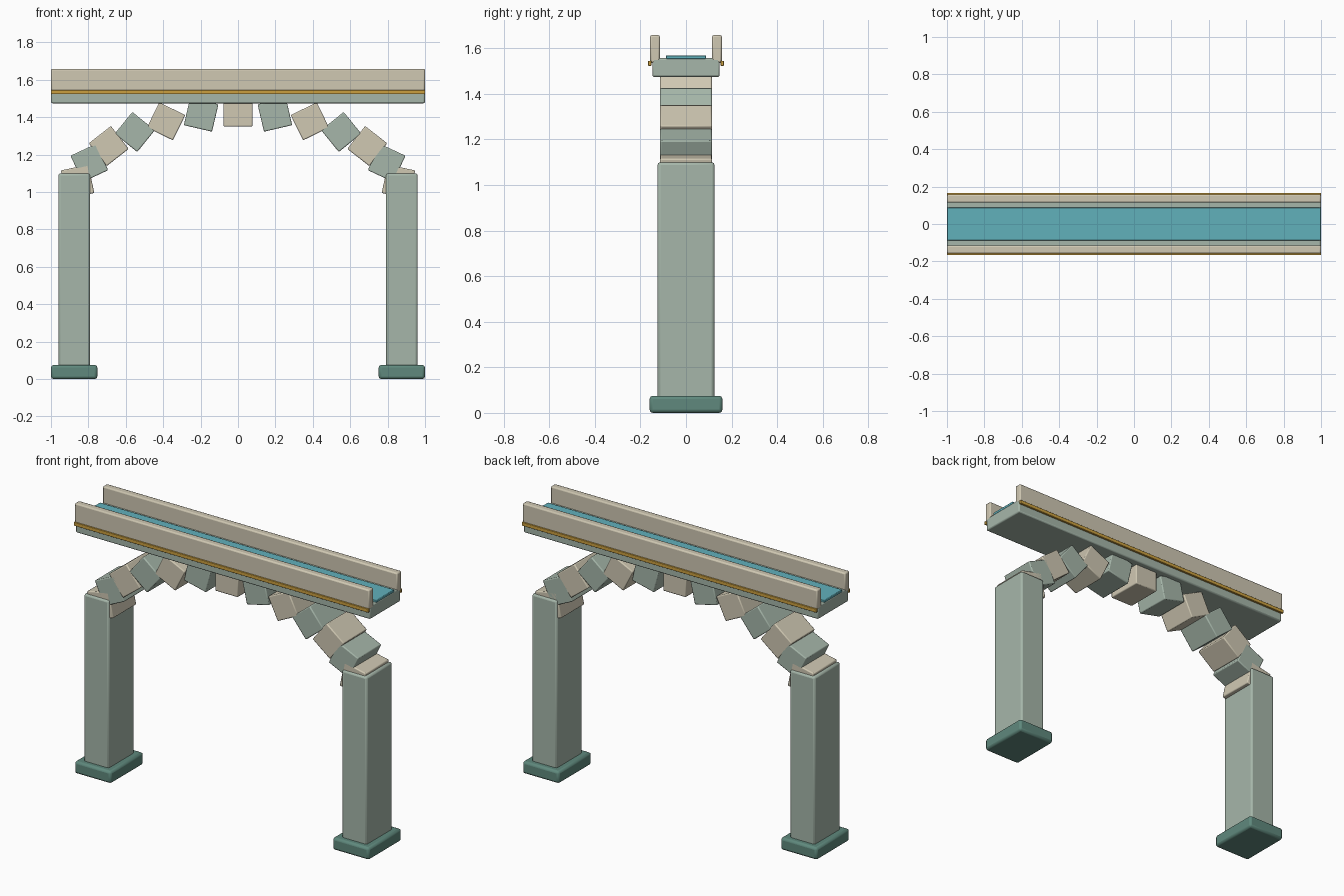
import bpy
from math import sin, cos, radians

if "Cube" in bpy.data.objects:
    bpy.data.objects.remove(bpy.data.objects["Cube"])


def material(name, rgb):
    m = bpy.data.materials.new(name)
    m.diffuse_color = (*rgb, 1)
    m.use_nodes = True
    m.node_tree.nodes["Principled BSDF"].inputs["Base Color"].default_value = m.diffuse_color
    return m


SAGE = material("sage_stone", (0.38, 0.47, 0.40))
CREAM = material("cream_stone", (0.63, 0.58, 0.45))
DARK = material("dark_green_stone", (0.115, 0.25, 0.205))
WATER = material("water_blue", (0.12, 0.44, 0.50))
GOLD = material("gold_trim", (0.60, 0.35, 0.05))


def block(name, centre, size, mat, bevel=0.0, tilt=0.0):
    """Box of given size, tilted about y, with softened edges."""
    bpy.ops.mesh.primitive_cube_add(size=1, location=centre, rotation=(0, tilt, 0))
    ob = bpy.context.object
    ob.name = name
    ob.scale = size
    bpy.ops.object.transform_apply(location=False, rotation=False, scale=True)
    ob.data.materials.append(mat)
    if bevel:
        mod = ob.modifiers.new("soft_edges", 'BEVEL')
        mod.width = bevel
        mod.segments = 2
        bpy.ops.object.shade_smooth_by_angle(angle=radians(35))
    return ob


# Piers and their footings
for side, s in (("left", -1), ("right", 1)):
    block(f"{side}_pier", (s * 0.876, 0, 0.552), (0.17, 0.25, 1.096), SAGE, 0.012)
    block(f"{side}_footing", (s * 0.876, 0, 0.0375), (0.248, 0.32, 0.075), DARK, 0.014)

# Arch stones on a flattened arc, alternating colours
for k in range(-6, 7):
    a = radians(13 * k)
    block(f"arch_stone_{k + 7}",
          (0.877 * sin(a), 0, 0.958 + 0.467 * cos(a)),
          (0.155, 0.228, 0.15),
          CREAM if k % 2 == 0 else SAGE, 0.006, -a)

# Channel deck and water surface
block("channel_deck", (0, 0, 1.516), (2.0, 0.296, 0.083), SAGE, 0.008)
block("water", (0, 0, 1.561), (1.998, 0.176, 0.016), WATER, 0.003)

# Side walls with trim strips
for side, s in (("front", -1), ("back", 1)):
    block(f"{side}_wall", (0, s * 0.136, 1.597), (2.0, 0.044, 0.122), CREAM, 0.008)
    block(f"{side}_trim", (0, s * 0.159, 1.534), (2.0, 0.014, 0.022), GOLD, 0.002)
